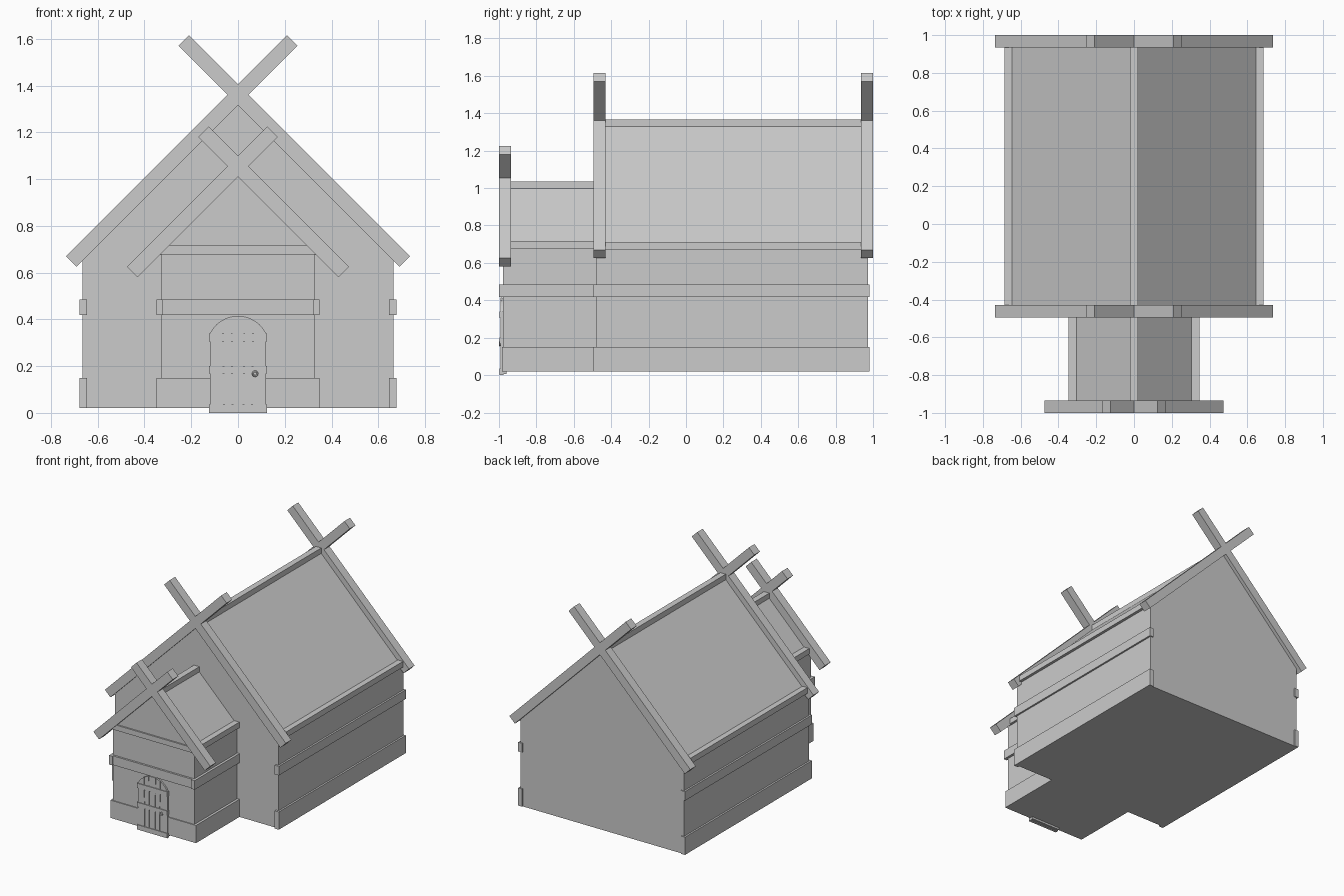
import bpy, bmesh, math

if "Cube" in bpy.data.objects:
    bpy.data.objects.remove(bpy.data.objects["Cube"])


def prism(name, pts, y0, y1):
    """Extrude an x-z outline from y0 to y1."""
    bm = bmesh.new()
    face = bm.faces.new([bm.verts.new((x, y0, z)) for x, z in pts])
    new = bmesh.ops.extrude_face_region(bm, geom=[face])["geom"]
    verts = [v for v in new if isinstance(v, bmesh.types.BMVert)]
    bmesh.ops.translate(bm, verts=verts, vec=(0, y1 - y0, 0))
    bmesh.ops.recalc_face_normals(bm, faces=bm.faces)
    me = bpy.data.meshes.new(name)
    bm.to_mesh(me)
    bm.free()
    ob = bpy.data.objects.new(name, me)
    bpy.context.collection.objects.link(ob)
    return ob


def box(name, x0, x1, y0, y1, z0, z1):
    return prism(name, [(x0, z0), (x1, z0), (x1, z1), (x0, z1)], y0, y1)


def pair(name, x0, x1, *rest):
    """Box plus its mirror across x = 0."""
    box(name + "_right", x0, x1, *rest)
    box(name + "_left", -x1, -x0, *rest)


def gable_body(name, half, apex, y0, y1):
    """Walls and 45 degree roof in one solid."""
    prism(name, [(-half, 0.02), (half, 0.02), (half, apex - half),
                 (0, apex), (-half, apex - half)], y0, y1)


def crossed_boards(name, inner, outer, low_x, high_x, y0, y1):
    """Two boards crossing above the ridge; edges lie on x + z = inner / outer."""
    w = (outer - inner) / 2
    pts = [(low_x, outer - low_x), (low_x - w, outer - low_x - w),
           (high_x - w, outer - high_x - w), (high_x, outer - high_x)]
    for side, s in (("right", 1), ("left", -1)):
        prism(f"{name}_{side}", [(s * x, z) for x, z in pts], y0, y1)


# main hall
gable_body("hall", 0.665, 1.35, -0.48, 0.973)
crossed_boards("hall_front_gable_board", 1.317, 1.405, 0.735, -0.21, -0.495, -0.43)
crossed_boards("hall_back_gable_board", 1.317, 1.405, 0.735, -0.21, 0.935, 1.0)
box("hall_ridge_beam", -0.022, 0.022, -0.46, 0.96, 1.325, 1.368)
pair("hall_eave_beam", 0.645, 0.686, -0.46, 0.96, 0.67, 0.712)
pair("hall_base_rail", 0.645, 0.678, -0.495, 0.98, 0.02, 0.15)
pair("hall_wall_rail", 0.645, 0.678, -0.495, 0.98, 0.418, 0.485)

# porch
gable_body("porch", 0.33, 1.02, -0.978, -0.45)
crossed_boards("porch_gable_board", 1.01, 1.10, 0.475, -0.125, -1.0, -0.935)
box("porch_ridge_beam", -0.022, 0.022, -0.96, -0.46, 0.99, 1.036)
pair("porch_eave_beam", 0.305, 0.347, -0.96, -0.46, 0.675, 0.716)
box("porch_gable_beam", -0.33, 0.33, -0.989, -0.95, 0.677, 0.716)
box("porch_base_rail", -0.348, 0.348, -0.985, -0.45, 0.02, 0.15)
pair("porch_wall_rail", 0.32, 0.348, -1.0, -0.46, 0.418, 0.485)
box("porch_front_rail", -0.32, 0.32, -0.992, -0.95, 0.418, 0.485)

# door backing with arched top
R, CZ, W = 0.1335, 0.2815, 0.12


def arch(x):
    return CZ + math.sqrt(R * R - x * x)


def arched_panel(name, b0, b1, t0, t1, z0, y0, y1):
    """Panel with sides running from bottom x (b) to top x (t) under the arch."""
    n = 5
    tops = [t1 + (t0 - t1) * i / n for i in range(n + 1)]
    prism(name, [(b0, z0), (b1, z0)] + [(x, arch(x)) for x in tops], y0, y1)


arched_panel("door_back", -W, W, -W, W, 0.005, -0.987, -0.96)

# door planks with slightly uneven gaps
gaps = [(-0.059, -0.066), (-0.024, -0.027), (0.024, 0.027), (0.059, 0.066)]
g = 0.004
edges = [(-W - g, -W - g)] + gaps + [(W + g, W + g)]
for i in range(5):
    (b0, t0), (b1, t1) = edges[i], edges[i + 1]
    arched_panel(f"door_plank_{i + 1}", b0 + g, b1 - g, t0 + g, t1 - g,
                 0.01, -0.992, -0.98)

# door straps
for i, (z0, z1) in enumerate([(0.0, 0.035), (0.168, 0.2), (0.305, 0.34)]):
    box(f"door_strap_{i + 1}", -0.123, 0.123, -0.997, -0.975, z0, z1)

# ring handle
bpy.ops.mesh.primitive_torus_add(location=(0.073, -0.996, 0.168),
                                 rotation=(math.pi / 2, 0, 0),
                                 major_radius=0.01, minor_radius=0.004,
                                 major_segments=16, minor_segments=6)
bpy.context.object.name = "door_handle"
bpy.ops.object.shade_smooth_by_angle()
